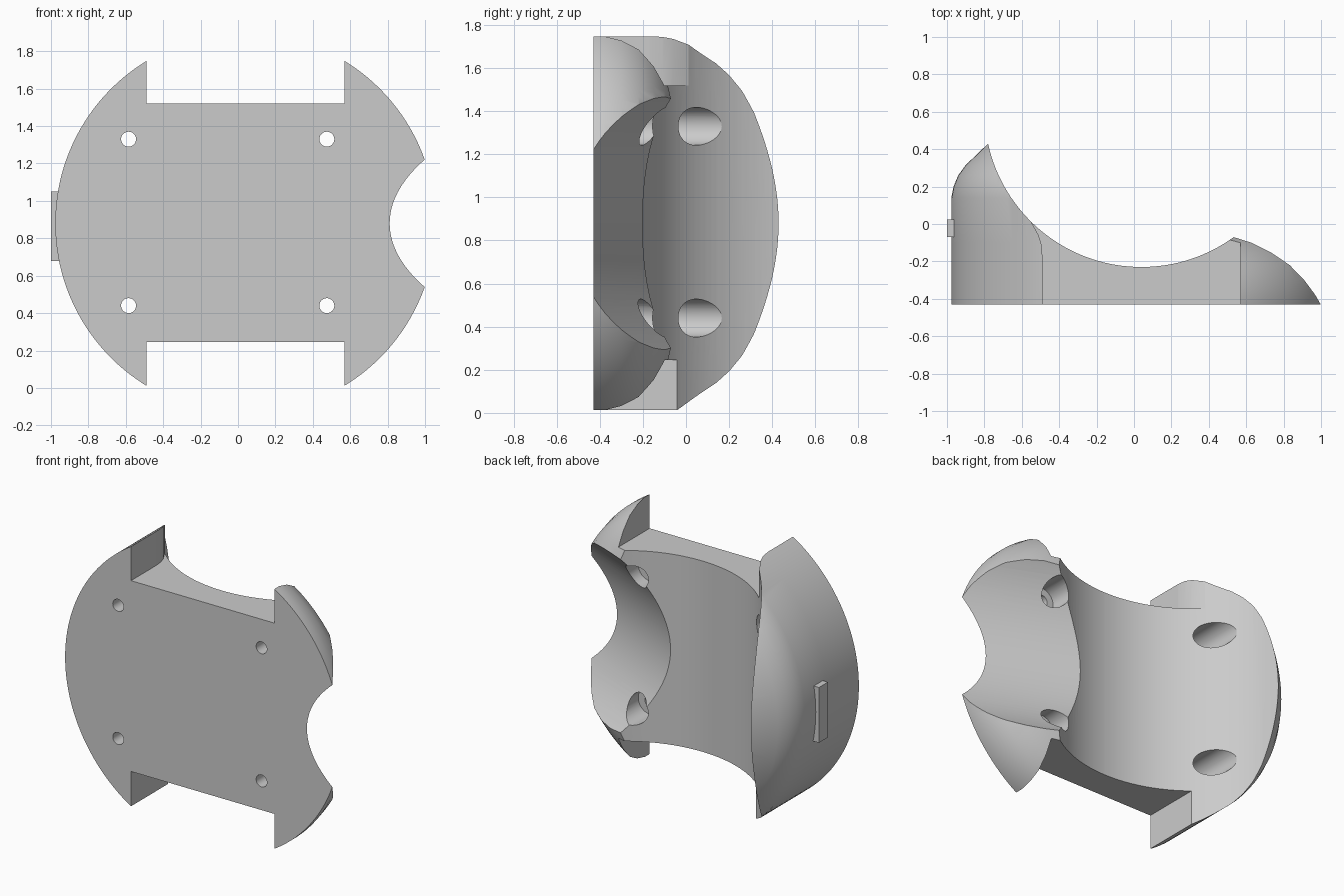
import bpy, bmesh, math
from mathutils import Matrix, Vector

if "Cube" in bpy.data.objects:
    bpy.data.objects.remove(bpy.data.objects["Cube"])

CX, CZ, FRONT = 0.04, 0.88, -0.43
GREY = 0.6

mat = bpy.data.materials.new("light_grey")
mat.use_nodes = True
mat.diffuse_color = (GREY, GREY, GREY, 1)
mat.node_tree.nodes["Principled BSDF"].inputs["Base Color"].default_value = (GREY, GREY, GREY, 1)


def make_object(name, bm):
    bmesh.ops.recalc_face_normals(bm, faces=bm.faces[:])
    mesh = bpy.data.meshes.new(name)
    bm.to_mesh(mesh)
    bm.free()
    mesh.materials.append(mat)
    obj = bpy.data.objects.new(name, mesh)
    bpy.context.collection.objects.link(obj)
    return obj


def box(name, x0, x1, y0, y1, z0, z1):
    bm = bmesh.new()
    size = Matrix.Diagonal((x1 - x0, y1 - y0, z1 - z0, 1))
    mid = Matrix.Translation(((x0 + x1) / 2, (y0 + y1) / 2, (z0 + z1) / 2))
    bmesh.ops.create_cube(bm, size=1, matrix=mid @ size)
    return make_object(name, bm)


def cylinder(name, start, end, radius, segments):
    start, end = Vector(start), Vector(end)
    axis = end - start
    turn = axis.to_track_quat('Z', 'Y').to_matrix().to_4x4()
    bm = bmesh.new()
    bmesh.ops.create_cone(bm, cap_ends=True, segments=segments, radius1=radius, radius2=radius,
                          depth=axis.length, matrix=Matrix.Translation((start + end) / 2) @ turn)
    return make_object(name, bm)


def prism(name, outline, z0, z1):
    bm = bmesh.new()
    face = bm.faces.new([bm.verts.new((x, y, z0)) for x, y in outline])
    top = bmesh.ops.extrude_face_region(bm, geom=[face])["geom"]
    bmesh.ops.translate(bm, vec=(0, 0, z1 - z0),
                        verts=[v for v in top if isinstance(v, bmesh.types.BMVert)])
    return make_object(name, bm)


def turned_body(name, high, low, segments=144):
    """Turn two (radius, y) profiles about the y axis: high on the -x half, low on the +x half."""
    bm = bmesh.new()
    rings = [[] for _ in high]
    for s in range(segments):
        a = math.tau * s / segments
        profile = high if math.cos(a) < -1e-6 else low
        for ring, (r, y) in zip(rings, profile):
            ring.append(bm.verts.new((CX + r * math.cos(a), y, CZ + r * math.sin(a))))
    crown = bm.verts.new((CX, 0.2, CZ))
    bm.faces.new(rings[0])
    for s in range(segments):
        t = (s + 1) % segments
        for a, b in zip(rings, rings[1:]):
            bm.faces.new((a[s], a[t], b[t], b[s]))
        bm.faces.new((rings[-1][s], rings[-1][t], crown))
    return make_object(name, bm)


def combine(target, tool, operation):
    mod = target.modifiers.new(operation, 'BOOLEAN')
    mod.operation, mod.solver, mod.object = operation, 'EXACT', tool
    bpy.context.view_layer.objects.active = target
    bpy.ops.object.modifier_apply(modifier=mod.name)
    bpy.data.objects.remove(tool)


# Round body: tall wall on one half, low dome on the other
tall_wall = [(1.017, FRONT), (1.017, -0.1), (1.017, 0.14), (1.005, 0.2),
             (0.98, 0.26), (0.94, 0.315), (0.82, 0.43), (0.6, 0.62)]
low_dome = [(1.017, FRONT), (1.017, -0.38), (1.0, -0.3), (0.965, -0.22),
            (0.9, -0.15), (0.83, -0.1), (0.76, -0.07), (0.6, -0.03)]
body = turned_body("curved_bracket", tall_wall, low_dome)

# Upright cylindrical hollow across the back
combine(body, cylinder("hollow_cutter", (CX, 0.61, -0.5), (CX, 0.61, 2.5), 0.84, 160), 'DIFFERENCE')

# Sloping scoop through the low side
RS = 0.85
normal = Vector((0.38, 0.925, 0)).normalized()
along = Vector((normal.y, -normal.x, 0))
scoop_start = Vector((0.1, -0.138, CZ)) + normal * RS
combine(body, cylinder("scoop_cutter", scoop_start, scoop_start + along * 2.5, RS, 160), 'DIFFERENCE')

# Notches at top and bottom, leaving four tabs
for z0, z1 in ((-0.5, 0.245), (1.52, 2.3)):
    combine(body, box("notch_cutter", -0.49, 0.57, -1, 1, z0, z1), 'DIFFERENCE')

# Rounded edge on the upper tab of the tall wall
rounding = [(-0.49, -0.17), (-0.495, -0.11), (-0.51, -0.06), (-0.55, 0.012),
            (-0.42, 0.012), (-0.42, -0.17)]
combine(body, prism("tab_rounding_cutter", rounding, 1.52, 2.3), 'DIFFERENCE')

# Four screw holes with wide counterbores
for x in (-0.585, 0.475):
    for z in (0.44, 1.33):
        combine(body, cylinder("screw_cutter", (x, -0.6, z), (x, 0.6, z), 0.04, 32), 'DIFFERENCE')
        combine(body, cylinder("counterbore_cutter", (x, -0.3, z), (x, 0.6, z), 0.088, 48), 'DIFFERENCE')

# Small raised rib on the outside of the tall wall
rib = box("side_rib", -1.0, -0.95, -0.07, 0.025, 0.68, 1.05)

# Smooth curves with sharp edges kept
bpy.ops.object.select_all(action='DESELECT')
body.select_set(True)
bpy.context.view_layer.objects.active = body
bpy.ops.object.shade_smooth_by_angle(angle=math.radians(30))
